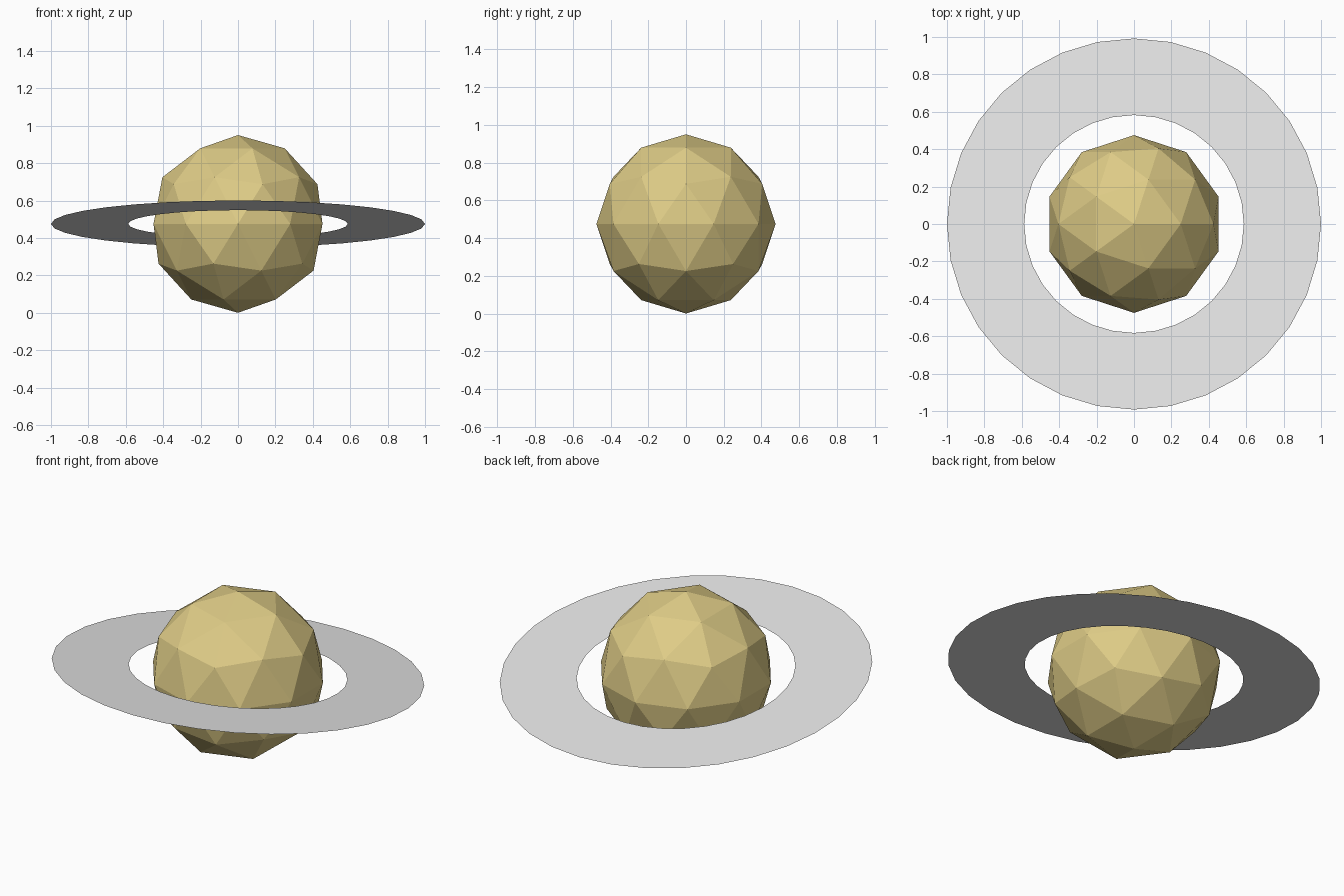
import bpy
import bmesh
import math
from mathutils import Matrix

cube = bpy.data.objects.get("Cube")
if cube:
    bpy.data.objects.remove(cube, do_unlink=True)

RADIUS = 0.475


def make_material(name, color):
    mat = bpy.data.materials.new(name)
    mat.use_nodes = True
    mat.diffuse_color = color
    mat.node_tree.nodes["Principled BSDF"].inputs["Base Color"].default_value = color
    return mat


def make_object(name, bm, mat):
    mesh = bpy.data.meshes.new(name)
    bm.to_mesh(mesh)
    bm.free()
    mesh.materials.append(mat)
    obj = bpy.data.objects.new(name, mesh)
    obj.location.z = RADIUS
    bpy.context.collection.objects.link(obj)
    return obj


# Faceted globe
bm = bmesh.new()
bmesh.ops.create_icosphere(bm, subdivisions=2, radius=RADIUS)
make_object("planet_globe", bm, make_material("sandy gold", (0.73, 0.6, 0.24, 1)))

# Flat ring: an inner edge circle spun outward as a thin sheet, front edge raised
bm = bmesh.new()
inner, outer = (
    bmesh.ops.create_circle(bm, segments=32, radius=r)["verts"] for r in (0.587, 1.0)
)
for i in range(len(inner)):
    j = (i + 1) % len(inner)
    face = bm.faces.new((inner[i], outer[i], outer[j], inner[j]))
    face.normal_update()
    if face.normal.z < 0:
        face.normal_flip()
bm.transform(Matrix.Rotation(math.radians(-7.2), 4, "X"))
make_object("planet_ring", bm, make_material("pale grey", (0.8, 0.8, 0.8, 1)))
